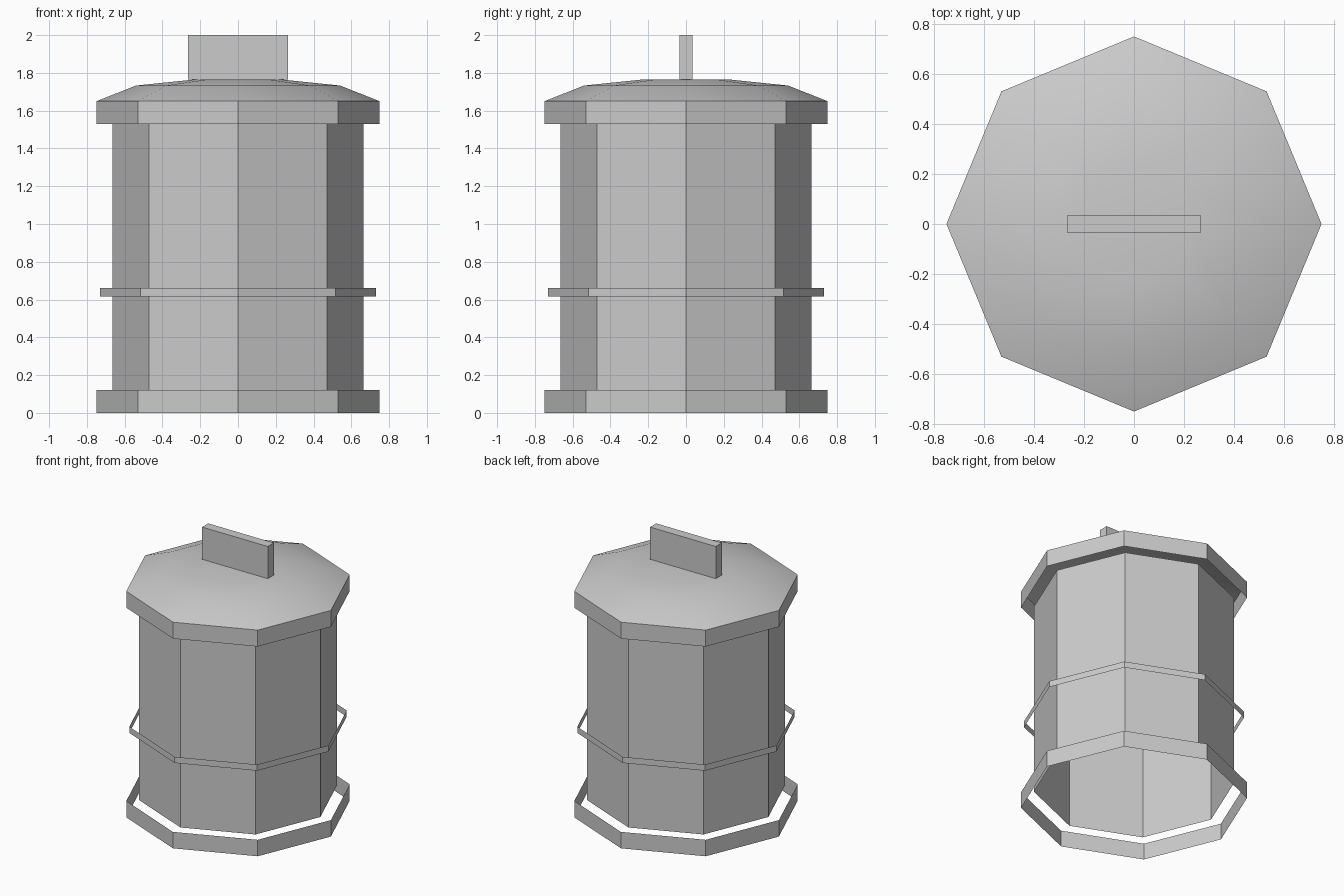
import bpy, bmesh
from math import cos, sin, pi, radians

if "Cube" in bpy.data.objects:
    bpy.data.objects.remove(bpy.data.objects["Cube"])

SIDES = 8


def lathe(name, profile, cap=False):
    """Sweep (radius, z) points around z as an open octagonal shell."""
    bm = bmesh.new()
    rings = [[bm.verts.new((r * cos(2 * pi * i / SIDES), r * sin(2 * pi * i / SIDES), z))
              for i in range(SIDES)] for r, z in profile]
    for low, high in zip(rings, rings[1:]):
        for i in range(SIDES):
            j = (i + 1) % SIDES
            bm.faces.new((low[i], low[j], high[j], high[i]))
    if cap:
        bm.faces.new(rings[-1])
    mesh = bpy.data.meshes.new(name)
    bm.to_mesh(mesh)
    bm.free()
    ob = bpy.data.objects.new(name, mesh)
    bpy.context.collection.objects.link(ob)
    return ob


# Can wall and the loose bands around it
lathe("can_body", [(0.665, 0.12), (0.665, 1.53)])
lathe("base_band", [(0.75, 0.0), (0.75, 0.12)])
lathe("middle_band", [(0.73, 0.615), (0.73, 0.66)])

# Lid: straight rim and shallow smooth dome
lid = lathe("lid", [(0.75, 1.53), (0.75, 1.65), (0.54, 1.733), (0.23, 1.765)], cap=True)
bpy.ops.object.select_all(action='DESELECT')
lid.select_set(True)
bpy.context.view_layer.objects.active = lid
bpy.ops.object.shade_smooth_by_angle(angle=radians(30))

# Flat upright handle
bpy.ops.mesh.primitive_cube_add(size=1, location=(0, 0, 1.8825))
handle = bpy.context.object
handle.name = "lid_handle"
handle.scale = (0.53, 0.07, 0.235)
bpy.ops.object.transform_apply(location=False, rotation=False, scale=True)
